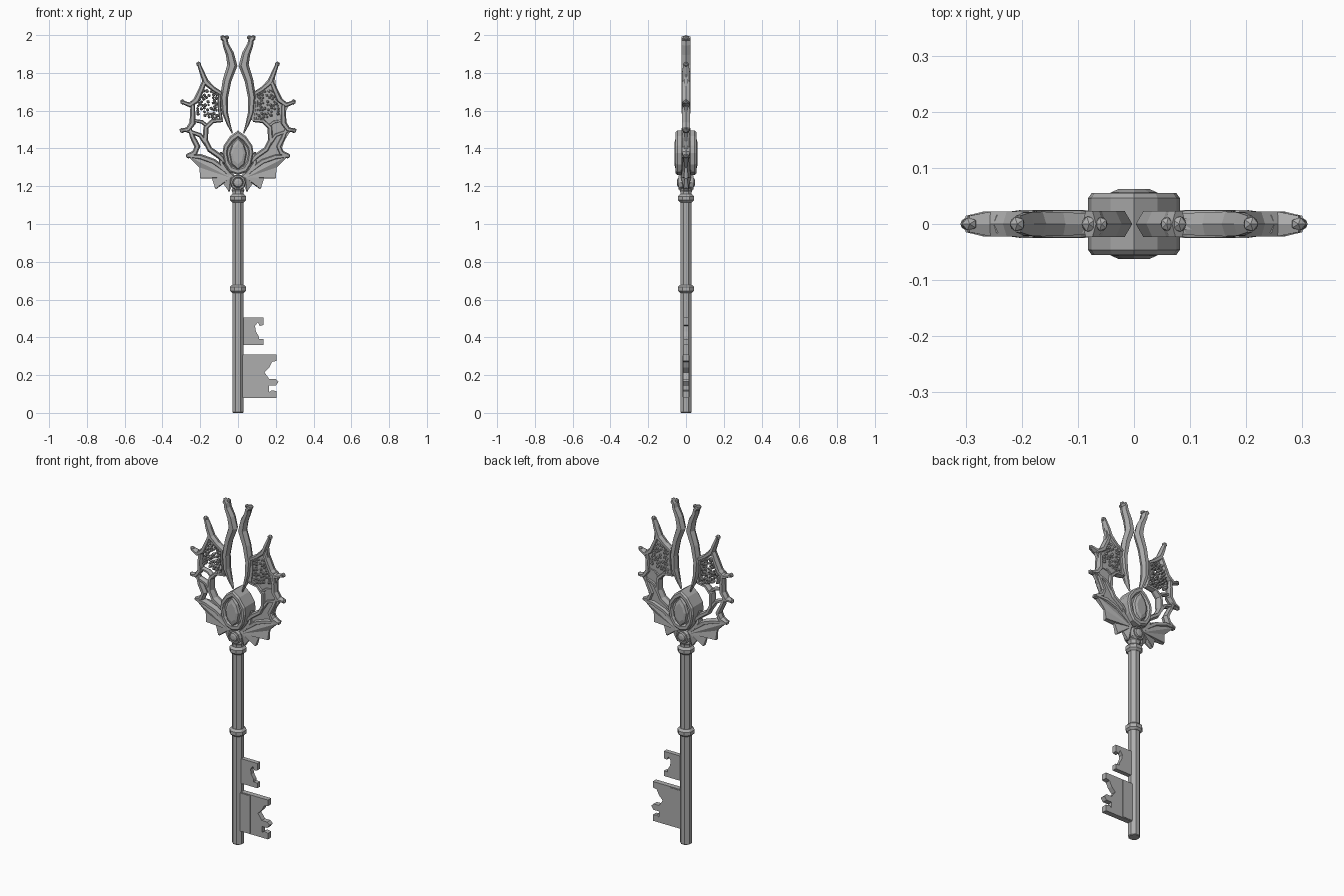
import bpy, bmesh, math, random
from mathutils import Vector, Matrix

if "Cube" in bpy.data.objects:
    bpy.data.objects.remove(bpy.data.objects["Cube"], do_unlink=True)

random.seed(4)
CM = 0.01  # all shapes below are given in hundredths of a unit

metal = bpy.data.materials.new("grey_metal")
metal.use_nodes = True
metal.diffuse_color = (0.42, 0.42, 0.42, 1)
metal.node_tree.nodes["Principled BSDF"].inputs["Base Color"].default_value = metal.diffuse_color


def finish(name, bm, mirror=False):
    """Turn a bmesh into a flat shaded object, optionally mirrored left to right."""
    bmesh.ops.scale(bm, vec=Vector((CM, CM, CM)), verts=bm.verts)
    bmesh.ops.recalc_face_normals(bm, faces=bm.faces)
    mesh = bpy.data.meshes.new(name)
    bm.to_mesh(mesh)
    bm.free()
    mesh.materials.append(metal)
    ob = bpy.data.objects.new(name, mesh)
    bpy.context.collection.objects.link(ob)
    if mirror:
        ob.modifiers.new("mirror", 'MIRROR').use_mirror_merge = False
    return ob


def skin(bm, rings):
    """Bridge equal rings of points and cap both ends."""
    loops = [[bm.verts.new(p) for p in ring] for ring in rings]
    n = len(loops[0])
    for a, b in zip(loops, loops[1:]):
        for i in range(n):
            j = (i + 1) % n
            bm.faces.new((a[i], a[j], b[j], b[i]))
    bm.faces.new(loops[0])
    bm.faces.new(loops[-1])


def lathe(name, profile, sides=8):
    bm = bmesh.new()
    grow = 1 / math.cos(math.pi / sides)
    angles = [(i + 0.5) * math.tau / sides for i in range(sides)]
    skin(bm, [[(r * grow * math.cos(a), r * grow * math.sin(a), z) for a in angles]
              for r, z in profile])
    return finish(name, bm)


def plate(name, outline, depth, mirror=False):
    bm = bmesh.new()
    skin(bm, [[(x, y, z) for x, z in outline] for y in (-depth, depth)])
    return finish(name, bm, mirror)


def stepped(name, outline, cz, steps):
    """Stack scaled copies of an outline from the middle out to front and back."""
    bm = bmesh.new()
    both = [(-y, s) for y, s in reversed(steps)] + steps
    skin(bm, [[(x * s, y, cz + (z - cz) * s) for x, z in outline] for y, s in both])
    return finish(name, bm)


def rib(name, path, depth):
    """Sweep a ridged six sided section along (x, z, half width) points."""
    bm = bmesh.new()
    rings = []
    for i, (x, z, w) in enumerate(path):
        a, b = path[max(i - 1, 0)], path[min(i + 1, len(path) - 1)]
        dx, dz = b[0] - a[0], b[1] - a[1]
        length = math.hypot(dx, dz)
        nx, nz = -dz / length, dx / length
        d = min(depth, w * 1.6)
        section = ((w, 0), (w / 2, d), (-w / 2, d), (-w, 0), (-w / 2, -d), (w / 2, -d))
        rings.append([(x + nx * o, y, z + nz * o) for o, y in section])
    skin(bm, rings)
    return finish(name, bm, True)


def beads(name, spots):
    """Low-poly beads at (x, z, radius, half depth)."""
    bm = bmesh.new()
    for x, z, r, d in spots:
        place = Matrix.Translation((x, 0, z)) @ Matrix.Diagonal((r, d, r, 1))
        bmesh.ops.create_icosphere(bm, subdivisions=1, radius=1, matrix=place)
    return finish(name, bm, True)


# Shaft with its two collars
lathe("shaft", [(2.7, 0), (3, 0.4), (3, 118)])
for label, z in (("lower", 64), ("upper", 112)):
    lathe(label + "_collar", [(3.2, z - 0.5), (4.3, z + 0.6), (4.3, z + 2.6), (3.2, z + 3.8)])
lathe("neck", [(2.7, 116), (3.4, 118), (2.6, 120), (2.6, 123)])

# Key bits on the left of the shaft
plate("upper_bit", [(2, 50.5), (13.5, 50.5), (13.5, 46.5), (11.5, 46), (10.5, 48), (9, 46),
                    (9.5, 43), (11, 40.5), (11, 39), (13.5, 39), (13.5, 36), (2, 36)], 1.3)
plate("lower_bit", [(2, 31), (20.5, 31), (20.5, 27.5), (18, 27), (16.5, 24), (14, 21.5),
                    (16.5, 18), (20, 18), (21.5, 16.5), (20, 14.5), (16.5, 14.5),
                    (16.5, 11), (18, 12), (20.5, 11.5), (20.5, 8), (2, 8)], 1.5)
plate("bit_root", [(2, 30.5), (9, 30.5), (9, 8.4), (2, 8.4)], 1.8)

# Inner blades rising into horns
rib("inner_blade", [(3, 148, .3), (5, 153, 1), (6.9, 159, 1.6), (7.4, 167, 2.1), (5.8, 176, 2.3),
                    (3, 184, 2.7), (4.3, 190, 2.2), (6.5, 195, 1.6), (6.9, 197.5, 1.5),
                    (8, 198.8, 1.6)], 2.3)

# Thin wing membrane, wrapping round the open eye of the wing
plate("wing_membrane", [(7, 155), (8, 170), (13, 172), (17, 174), (19.5, 178), (20.5, 170),
                        (23.5, 164), (27, 163), (25, 159), (25, 154), (28, 149.5), (24.5, 144),
                        (23, 139), (25, 136), (18, 131), (8, 126), (5, 132), (10, 137),
                        (15, 139.5), (16.3, 144), (16, 150), (13.5, 153.5)], 1)

# Raised bones of the wing frame
rib("first_finger", [(9, 169, 1.2), (13, 171.5, 1.3), (17, 175, 1.7), (19, 180, 1.3),
                     (20.7, 184.5, .9)], 2.2)
rib("outer_bone_upper", [(17.5, 176, 1.2), (19.5, 171, 1.5), (22, 165.5, 1.7), (25.5, 163, 1.4),
                         (29.5, 164.5, .9)], 2.2)
rib("outer_bone_middle", [(24, 165, 1), (24, 159, 1.4), (24, 153.5, 1.7), (26.5, 150, 1.4),
                          (30, 149.5, .9)], 2.2)
rib("outer_bone_lower", [(26, 151.5, .9), (24, 146, 1.4), (21.5, 141, 1.6), (23, 137.5, 1.6),
                         (27, 136, 1)], 2.2)
rib("eye_rim", [(8, 155, 1), (13.5, 154.5, 1.2), (17, 151, 1.4), (17.3, 144, 1.5),
                (15, 139.5, 1.5), (10, 136, 1.5), (6, 132, 1.3)], 2.5)
rib("membrane_inner_rim", [(9.5, 170, 1), (10, 163, .9), (9, 155, .9)], 2)
rib("middle_vein", [(16.5, 152, 1), (19, 154, 1), (24, 155, .8)], 2)
rib("lower_vein", [(16.5, 142, 1.4), (20, 147, 1.2), (27, 149.5, 1)], 2.2)
rib("lower_arm", [(5, 127, 1.5), (13, 133, 1.6), (20, 135.5, 1.6), (26.5, 136, 1)], 2.5)
beads("bone_knobs", [(8, 198.6, 1.5, 1.6), (5.8, 198.8, 1.2, 1.4), (20.8, 184.6, 1.5, 1.5),
                     (29.3, 164.6, 1.5, 1.3), (29.6, 149.5, 1.5, 1.3), (26.3, 136.1, 1.5, 1.5)])

# Scattered beads covering the upper membrane
spots = []
while len(spots) < 44:
    u, v = random.random(), random.random()
    x = 11 + u * (8 + 3.5 * v)
    z = 169 + 3 * u - v * 14
    if all(math.hypot(x - s[0], z - s[1]) > 1.35 for s in spots):
        spots.append((x, z, random.uniform(0.7, 1.2), random.uniform(1.9, 2.5)))
beads("membrane_beads", spots)

# Pleated fan under the wing: tips are ridges, notches are thin
fan = [(3, 126, 2.4), (14, 133, 1.5), (26.5, 136, 1.4), (20.5, 130, .6), (20, 124.5, 1.2),
       (14, 124.5, .6), (12, 118.8, 1.2), (8, 121.5, .6), (4.8, 117.2, 1.2), (2.5, 121, 1.2)]
bm = bmesh.new()
sheets = []
for side in (-1, 1):
    hub = bm.verts.new((4, side * 2.6, 124.5))
    rim = [bm.verts.new((x, side * d, z)) for x, z, d in fan]
    sheets.append(rim)
    for i, v in enumerate(rim):
        bm.faces.new((hub, v, rim[(i + 1) % len(rim)]))
front, back = sheets
for i in range(len(fan)):
    j = (i + 1) % len(fan)
    bm.faces.new((front[i], front[j], back[j], back[i]))
finish("pleated_fan", bm, True)
for i, (x, z, d) in enumerate(fan[4:9:2]):
    rib("fan_rib_" + "abc"[i], [(4, 124.5, 1.2), ((x + 4) / 2, (z + 125.5) / 2, .9), (x, z, .5)], 2.5)

# Central setting and jewel, alike on front and back
half = [(4.2, 146.5), (7.6, 141.5), (8.2, 137.5), (7, 131.5), (4.5, 127.5)]
setting = [(0, 149.5)] + half + [(0, 126)] + [(-x, z) for x, z in reversed(half)]
stepped("jewel_setting", setting, 137, [(4.6, 1), (5.5, .92), (5.5, .76), (4.2, .68)])
jewel = [(0, 146), (3, 142.5), (4.6, 137.5), (3.4, 131.5), (0, 128.5),
         (-3.4, 131.5), (-4.6, 137.5), (-3, 142.5)]
stepped("jewel", jewel, 137, [(4.5, 1), (5.6, .9), (6.2, .62)])
rib("setting_claw", [(2, 124, 1.4), (6, 127.5, 1.6), (8.8, 132, 1.4), (9, 138, .6)], 3.6)

# Round boss between jewel and shaft
circle = [(math.cos(i * math.tau / 10) * 4.2, 122 + math.sin(i * math.tau / 10) * 4.2)
          for i in range(10)]
stepped("boss", circle, 122, [(3, 1), (4, .9), (4, .72), (3.4, .66), (4.4, .55), (4.8, .25)])
